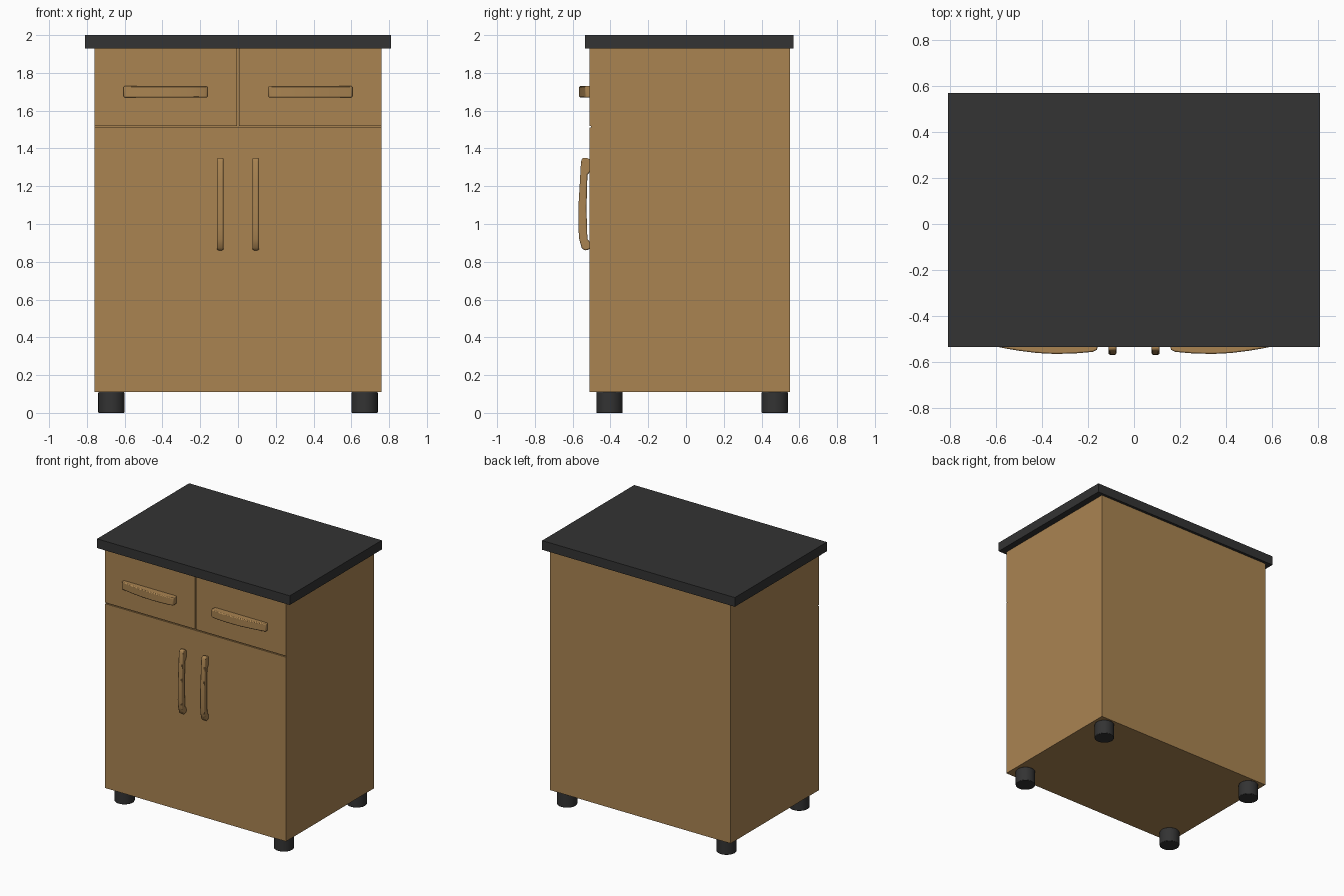
import bpy, bmesh, math

if "Cube" in bpy.data.objects:
    bpy.data.objects.remove(bpy.data.objects["Cube"])

def material(name, rgb):
    m = bpy.data.materials.new(name)
    m.diffuse_color = (*rgb, 1)
    m.use_nodes = True
    m.node_tree.nodes["Principled BSDF"].inputs["Base Color"].default_value = m.diffuse_color
    return m

WOOD = material("oak wood", (0.40, 0.23, 0.083))
BLACK = material("charcoal black", (0.033, 0.033, 0.033))

def finish(name, bm, mat, bevel=0):
    bmesh.ops.recalc_face_normals(bm, faces=bm.faces)
    me = bpy.data.meshes.new(name)
    bm.to_mesh(me)
    bm.free()
    me.materials.append(mat)
    ob = bpy.data.objects.new(name, me)
    bpy.context.collection.objects.link(ob)
    if bevel:
        b = ob.modifiers.new("soft edges", 'BEVEL')
        b.width, b.segments = bevel, 2
        b.limit_method, b.angle_limit = 'ANGLE', math.radians(40)
    return ob

def smooth(ob):
    bpy.ops.object.select_all(action='DESELECT')
    ob.select_set(True)
    bpy.context.view_layer.objects.active = ob
    bpy.ops.object.shade_smooth_by_angle(angle=math.radians(35))

def box(name, lo, hi, mat):
    bm = bmesh.new()
    bmesh.ops.create_cube(bm, size=1)
    for v in bm.verts:
        v.co = [(l + h) / 2 + c * (h - l) for l, h, c in zip(lo, hi, v.co)]
    return finish(name, bm, mat)

def prism(name, points, offset, mat, bevel):
    """Extrude a closed outline of 3D points along offset."""
    bm = bmesh.new()
    face = bm.faces.new([bm.verts.new(p) for p in points])
    new = bmesh.ops.extrude_face_region(bm, geom=[face])["geom"]
    bmesh.ops.translate(bm, vec=offset, verts=[g for g in new if isinstance(g, bmesh.types.BMVert)])
    ob = finish(name, bm, mat, bevel)
    smooth(ob)

# Cabinet body and worktop
box("cabinet_body", (-0.76, -0.502, 0.11), (0.76, 0.55, 1.93), WOOD)
box("worktop", (-0.81, -0.535, 1.93), (0.81, 0.57, 2.0), BLACK)

# Front panels separated by thin grooves
box("door_front", (-0.76, -0.51, 0.11), (0.76, -0.502, 1.511), WOOD)

for side, s in (("left", -1), ("right", 1)):
    x0, x1 = sorted((s * 0.004, s * 0.76))
    box(side + "_drawer_front", (x0, -0.51, 1.519), (x1, -0.502, 1.93), WOOD)

    # Bowed drawer pull: outline in plan, extruded upward
    plan = [(0.16, -0.505), (0.16, -0.548), (0.18, -0.557), (0.25, -0.563), (0.34, -0.566),
            (0.42, -0.562), (0.50, -0.552), (0.56, -0.542), (0.605, -0.533), (0.605, -0.505)]
    prism(side + "_drawer_handle", [(s * x, y, 1.67) for x, y in plan], (0, 0, 0.06), WOOD, 0.006)

    # Upright door pull: side outline, extruded sideways
    outline = [(-0.505, 1.34), (-0.525, 1.35), (-0.548, 1.35), (-0.556, 1.33), (-0.562, 1.22),
               (-0.569, 1.10), (-0.570, 0.98), (-0.565, 0.92), (-0.553, 0.875), (-0.538, 0.86),
               (-0.523, 0.862), (-0.505, 0.87), (-0.505, 0.90), (-0.522, 0.92), (-0.527, 1.08),
               (-0.522, 1.26), (-0.505, 1.28)]
    prism(side + "_door_handle", [(s * 0.094 - 0.017, y, z) for y, z in outline],
          (0.034, 0, 0), WOOD, 0.007)

    # Round feet
    for end, y in (("front", -0.405), ("back", 0.47)):
        bm = bmesh.new()
        bmesh.ops.create_cone(bm, cap_ends=True, segments=32, radius1=0.07, radius2=0.07, depth=0.11)
        bmesh.ops.translate(bm, vec=(s * 0.67, y, 0.055), verts=bm.verts)
        smooth(finish(f"{side}_{end}_foot", bm, BLACK, 0.004))
